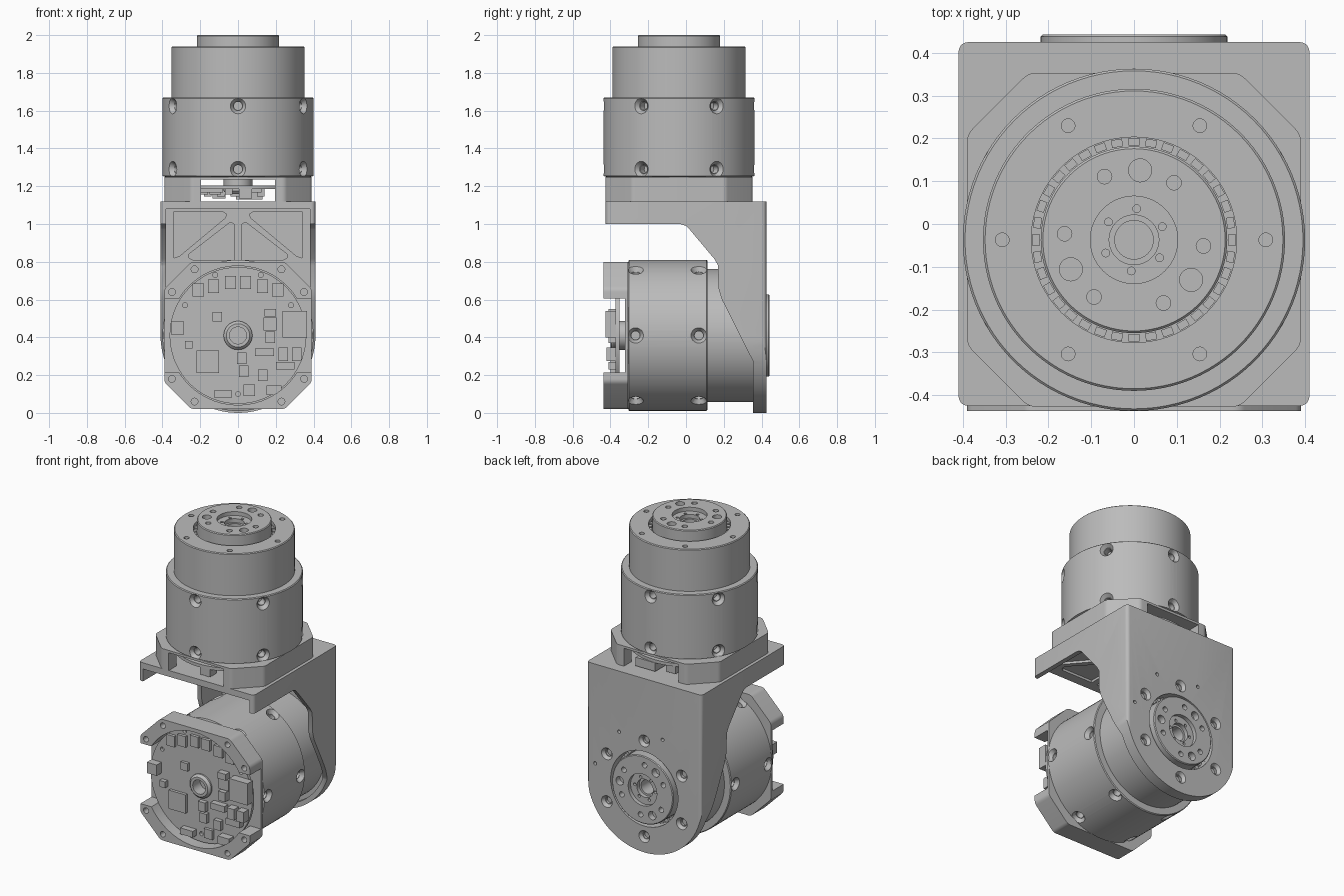
import bpy, bmesh, math
from math import sin, cos, radians, pi
from mathutils import Matrix, Vector

cube = bpy.data.objects.get("Cube")
if cube:
    bpy.data.objects.remove(cube, do_unlink=True)

# One satin grey for the whole assembly
grey = bpy.data.materials.new("machined_grey")
grey.use_nodes = True
tone = (0.5, 0.5, 0.5, 1)
grey.diffuse_color = tone
grey.node_tree.nodes["Principled BSDF"].inputs["Base Color"].default_value = tone


def make(name, bm):
    bmesh.ops.recalc_face_normals(bm, faces=bm.faces)
    mesh = bpy.data.meshes.new(name)
    bm.to_mesh(mesh)
    bm.free()
    mesh.materials.append(grey)
    obj = bpy.data.objects.new(name, mesh)
    bpy.context.collection.objects.link(obj)
    return obj


def prism(name, points, axis, low, high):
    """Extrude a flat outline along an axis."""
    place = {"x": lambda a, b, t: (t, a, b),
             "y": lambda a, b, t: (a, t, b),
             "z": lambda a, b, t: (a, b, t)}[axis]
    bm = bmesh.new()
    rings = [[bm.verts.new(place(a, b, t)) for a, b in points] for t in (low, high)]
    n = len(points)
    for ring in rings:
        bm.faces.new(ring)
    for i in range(n):
        j = (i + 1) % n
        bm.faces.new((rings[0][i], rings[0][j], rings[1][j], rings[1][i]))
    return make(name, bm)


def lathe(name, profile, steps=96):
    """Spin a closed radius/height profile about z."""
    bm = bmesh.new()
    rings = [[bm.verts.new((r * cos(2 * pi * k / steps), r * sin(2 * pi * k / steps), z))
              for r, z in profile] for k in range(steps)]
    n = len(profile)
    for k in range(steps):
        a, b = rings[k], rings[(k + 1) % steps]
        for i in range(n):
            j = (i + 1) % n
            bm.faces.new((a[i], b[i], b[j], a[j]))
    return make(name, bm)


def arc(radius, start, end, cx=0, cy=0, steps=8):
    angles = [radians(start + (end - start) * i / steps) for i in range(steps + 1)]
    return [(cx + radius * cos(a), cy + radius * sin(a)) for a in angles]


def rect(cx, cy, w, h):
    return [(cx + sx * w / 2, cy + sy * h / 2)
            for sx, sy in ((-1, -1), (1, -1), (1, 1), (-1, 1))]


def combine(obj, cutter, operation="DIFFERENCE"):
    """Apply a boolean and discard the cutter."""
    cutter.hide_render = True
    mod = obj.modifiers.new("cut", "BOOLEAN")
    mod.operation, mod.solver, mod.object = operation, "EXACT", cutter
    graph = bpy.context.evaluated_depsgraph_get()
    mesh = bpy.data.meshes.new_from_object(obj.evaluated_get(graph))
    obj.modifiers.clear()
    obj.data = mesh
    bpy.data.objects.remove(cutter, do_unlink=True)


def drill(obj, spots, radius, depth, tip=None):
    """Sink holes at (point, outward direction); tip gives a countersink."""
    tip = radius if tip is None else tip
    bm = bmesh.new()
    for point, way in spots:
        turn = Vector(way).to_track_quat("Z", "Y").to_matrix().to_4x4()
        bmesh.ops.create_cone(bm, cap_ends=True, segments=20, radius1=tip,
                              radius2=2 * radius - tip, depth=2 * depth,
                              matrix=Matrix.Translation(point) @ turn)
    combine(obj, make("drill_cutter", bm))


def circle_spots(radius, z, start, count):
    return [((x, y, z), (0, 0, 1)) for x, y in
            arc(radius, start, start + 360, steps=count)[:-1]]


# ---------- Actuator, built once with its output facing up ----------
housing = lathe("actuator_housing", [
    (.045, .115), (.385, .115), (.385, .13), (.4, .135), (.4, .545), (.395, .55),
    (.353, .55), (.353, .815), (.348, .82), (.24, .82), (.24, .77), (.218, .77),
    (.218, .875), (.213, .88), (.102, .88), (.102, .855), (.058, .855),
    (.058, .83), (.045, .83)])
side = []
for a in range(30, 390, 60):
    d = Vector((cos(radians(a)), sin(radians(a)), 0))
    side += [(d * .4 + Vector((0, 0, z)), d) for z in (.17, .505)]
drill(housing, side, .042, .025, .025)
drill(housing, side, .022, .07)
drill(housing, circle_spots(.308, .82, 0, 6), .016, .04)
drill(housing, circle_spots(.163, .88, 55, 6), .017, .04)
drill(housing, circle_spots(.163, .88, 85, 3), .027, .04)
drill(housing, circle_spots(.073, .855, 25, 6), .009, .02)

# Bearing teeth in the ring groove
bm = bmesh.new()
for k in range(36):
    spin = Matrix.Rotation(2 * pi * k / 36, 4, "Z")
    bmesh.ops.create_cube(bm, size=1, matrix=spin @ Matrix.Translation((.229, 0, .785))
                          @ Matrix.Diagonal((.018, .026, .03, 1)))
teeth = make("bearing_teeth", bm)

# Eight-sided electronics cover, open on two opposite sides
corners = []
for q in range(4):
    for base, (cx, cy) in ((0, (.35, .23)), (45, (.23, .35))):
        turn = radians(90 * q)
        px, py = cx * cos(turn) - cy * sin(turn), cx * sin(turn) + cy * cos(turn)
        corners += arc(.04, 90 * q + base, 90 * q + base + 45, px, py, 5)
cover = prism("electronics_cover", corners, "z", 0, .13)
combine(cover, prism("bore_cutter", arc(.368, 0, 355, steps=71), "z", -.1, .115))
combine(cover, prism("slot_cutter", rect(0, 0, .39, 2), "z", -.1, .115))
screws = [((sx * x, sy * y, 0), (0, 0, -1)) for sx in (-1, 1) for sy in (-1, 1)
          for x, y in ((.35, .23), (.23, .35))]
drill(cover, screws, .018, .04)

# Round circuit board with its hollow centre shaft
board = lathe("circuit_board", [(.045, .065), (.362, .065), (.362, .085), (.045, .085)], 72)
drill(board, [((x, y, .065), (0, 0, -1)) for x, y in
              ((.16, -.28), (.16, .28), (-.31, 0), (.32, -.12), (.32, .12))], .013, .05)
shaft = lathe("centre_shaft", [(.045, .04), (.062, .04), (.076, .055), (.076, .118),
                               (.045, .118)], 40)

# Chips and connectors: across, up, width, height, thickness
chips = [(s * u, v, .06, .07, .02) for s in (-1, 1)
         for u, v in ((.21, .24), (.13, .26), (.04, .28))]
chips += [(-.32, .04, .07, .07, .05), (-.11, .1, .05, .05, .02), (-.26, -.05, .04, .04, .03),
          (-.16, -.14, .12, .12, .02), (-.08, -.31, .09, .04, .04), (.3, .06, .13, .14, .055),
          (.17, .06, .07, .07, .02), (.17, .12, .06, .04, .04), (.17, -.01, .05, .06, .04),
          (.14, -.09, .1, .04, .04), (.24, -.1, .05, .07, .05), (.31, -.1, .05, .07, .05),
          (.25, -.16, .1, .04, .04), (.02, -.12, .05, .06, .03), (.03, -.19, .05, .06, .03),
          (.13, -.21, .05, .06, .03), (.06, -.29, .06, .06, .02), (.19, -.29, .08, .05, .05)]
bm = bmesh.new()
for u, v, w, h, t in chips:
    bmesh.ops.create_cube(bm, size=1, matrix=Matrix.Translation((v, u, .066 - t / 2))
                          @ Matrix.Diagonal((h, w, t, 1)))
parts = [housing, teeth, cover, board, shaft, make("board_components", bm)]

# Upper unit points up, lower unit points to the back
upright = Matrix.Translation((0, -.037, 1.12))
backward = Matrix.Translation((0, -.437, .41)) @ Matrix(
    ((0, 1, 0, 0), (0, 0, 1, 0), (1, 0, 0, 0), (0, 0, 0, 1)))
for part in parts:
    twin = part.copy()
    bpy.context.collection.objects.link(twin)
    twin.name = "lower_" + part.name
    part.name = "upper_" + part.name
    part.matrix_world, twin.matrix_world = upright, backward

# ---------- L-shaped bracket ----------
bracket = prism("bracket", [
    (-.425, 1.12), (.425, 1.12), (.425, 0), (.354, 0), (.354, .275), (.19, .6),
    (.172, .66), (.17, .78), (.15, .815), (.02, .97), (0, .99), (-.03, 1), (-.425, 1)],
    "x", -.41, .41)
outline = arc(.41, 180, 360, 0, .41, 48) + [(.41, 1.3), (-.41, 1.3)]
combine(bracket, prism("outline_cutter", outline, "y", -1, 1), "INTERSECT")
plan = []
for q, (sx, sy) in enumerate(((1, 1), (-1, 1), (-1, -1), (1, -1))):
    plan += arc(.022, 90 * q, 90 * q + 90, sx * .388, sy * .403, 5)
combine(bracket, prism("plan_cutter", plan, "z", -1, 2), "INTERSECT")
hollow = arc(.38, 180, 360, 0, .41, 48) + [(.38, 1.08), (-.38, 1.08)]
combine(bracket, prism("hollow_cutter", hollow, "y", -1, .38))

# Truss-like lightening pockets on the inner wall and under the top plate
for s in (-1, 1):
    outer = [(.34, 1.065), (.08, 1.065), (.06, 1.05), (.07, 1.03), (.31, .83), (.34, .82)]
    inner = [(.02, 1), (.04, 1.01), (.26, .84), (.26, .82), (.24, .81), (.02, .81)]
    for shape in (outer, inner):
        combine(bracket, prism("pocket_cutter", [(s * x, z) for x, z in shape], "y", .3, .395))
        under = [(s * x, (z - .81) * 1.4 - .36) for x, z in shape]
        combine(bracket, prism("pocket_cutter", under, "z", 1.04, 1.095))

# Output opening, ring of countersunk screws and pin holes
combine(bracket, prism("opening_cutter", arc(.24, 0, 355, 0, .41, 71), "y", .3, 1))
ring = [((x, .425, z), (0, 1, 0)) for x, z in arc(.308, 30, 330, 0, .41, 5)]
drill(bracket, ring, .038, .02, .024)
drill(bracket, ring, .02, .035)
drill(bracket, [((x, .425, z), (0, 1, 0)) for x, z in
                ((.18, .73), (-.13, .76), (.35, .48))], .011, .03)

# Smooth round walls while keeping machined edges crisp
bpy.ops.object.select_all(action="DESELECT")
for obj in parts + [bracket]:
    obj.select_set(True)
    bpy.context.view_layer.objects.active = obj
    bpy.ops.object.shade_smooth_by_angle(angle=radians(30))
    obj.select_set(False)
